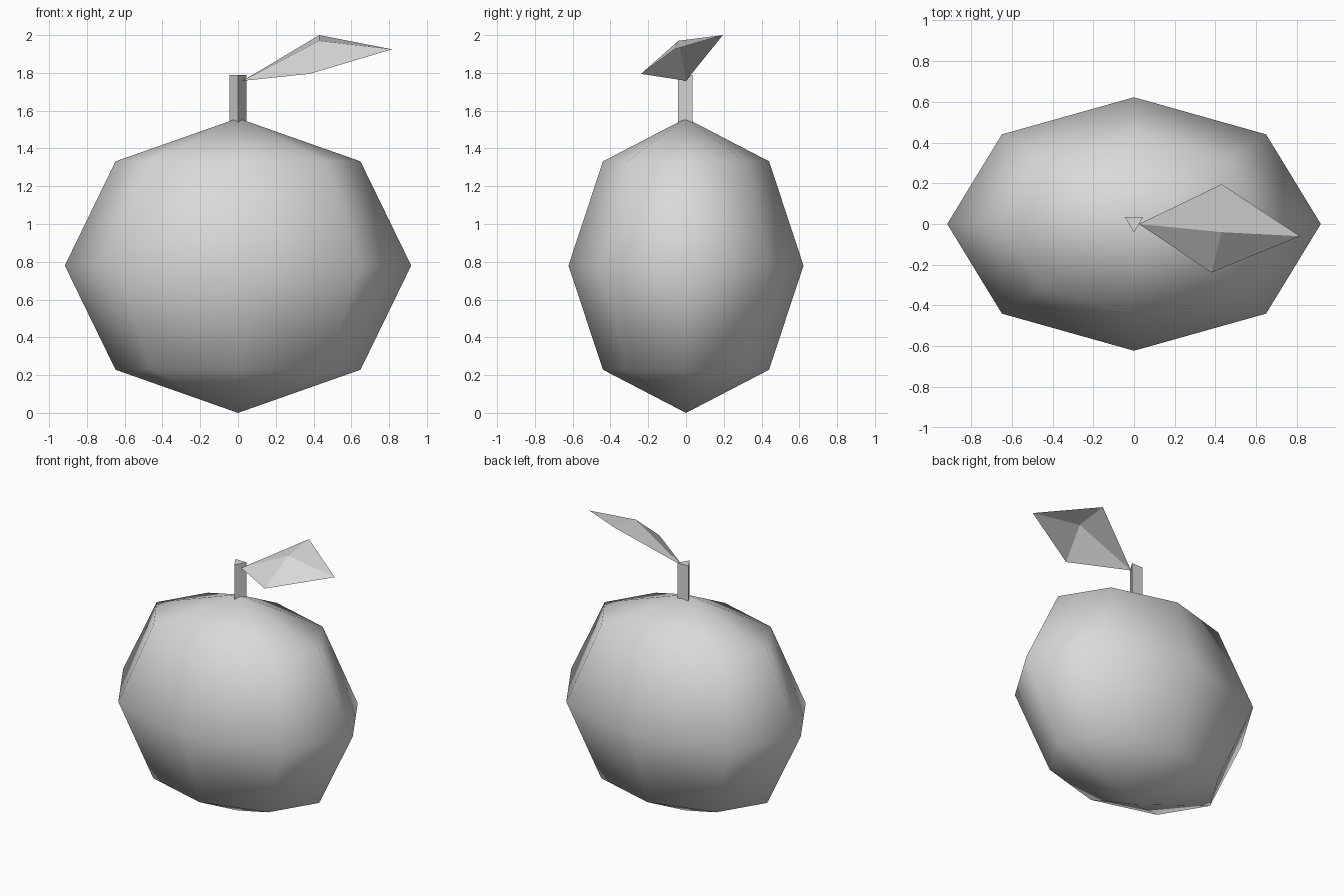
import bpy
import bmesh
from mathutils import Matrix, Vector

cube = bpy.data.objects.get("Cube")
if cube:
    bpy.data.objects.remove(cube, do_unlink=True)

# One plain material
grey = bpy.data.materials.new("light_grey")
grey.use_nodes = True
colour = (0.7, 0.7, 0.7, 1)
grey.diffuse_color = colour
for node in grey.node_tree.nodes:
    if node.type == "BSDF_PRINCIPLED":
        node.inputs["Base Color"].default_value = colour


def finish(name, bm, smooth=False):
    """Turn a bmesh into a named object."""
    for face in bm.faces:
        face.smooth = smooth
    mesh = bpy.data.meshes.new(name)
    bm.to_mesh(mesh)
    bm.free()
    mesh.materials.append(grey)
    obj = bpy.data.objects.new(name, mesh)
    bpy.context.collection.objects.link(obj)
    return obj


# Fruit: coarse eight-sided sphere, flattened front to back
bm = bmesh.new()
centre = Vector((0, 0, 0.78))
shape = Matrix.Translation(centre) @ Matrix.Diagonal((0.917, 0.622, 0.78, 1))
bmesh.ops.create_uvsphere(bm, u_segments=8, v_segments=4, radius=1, matrix=shape)
finish("fruit_body", bm, smooth=True)

# Stem: three-sided prism
bm = bmesh.new()
base = [bm.verts.new(p) for p in ((-0.045, 0.035, 1.5), (0, -0.042, 1.5), (0.045, 0.035, 1.5))]
bottom = bm.faces.new(base)
extruded = bmesh.ops.extrude_face_region(bm, geom=[bottom], use_keep_orig=True)
top = [g for g in extruded["geom"] if isinstance(g, bmesh.types.BMVert)]
bmesh.ops.translate(bm, verts=top, vec=(0, 0, 0.29))
bmesh.ops.recalc_face_normals(bm, faces=bm.faces)
finish("stem", bm)

# Leaf: four thin facets around a raised middle point
bm = bmesh.new()
middle = bm.verts.new((0.43, -0.04, 1.97))
rim = [bm.verts.new(p) for p in ((0.025, 0, 1.758), (0.38, -0.238, 1.795),
                                 (0.815, -0.06, 1.925), (0.43, 0.195, 2.0))]
for i, corner in enumerate(rim):
    bm.faces.new((middle, corner, rim[(i + 1) % 4]))
finish("leaf", bm)
